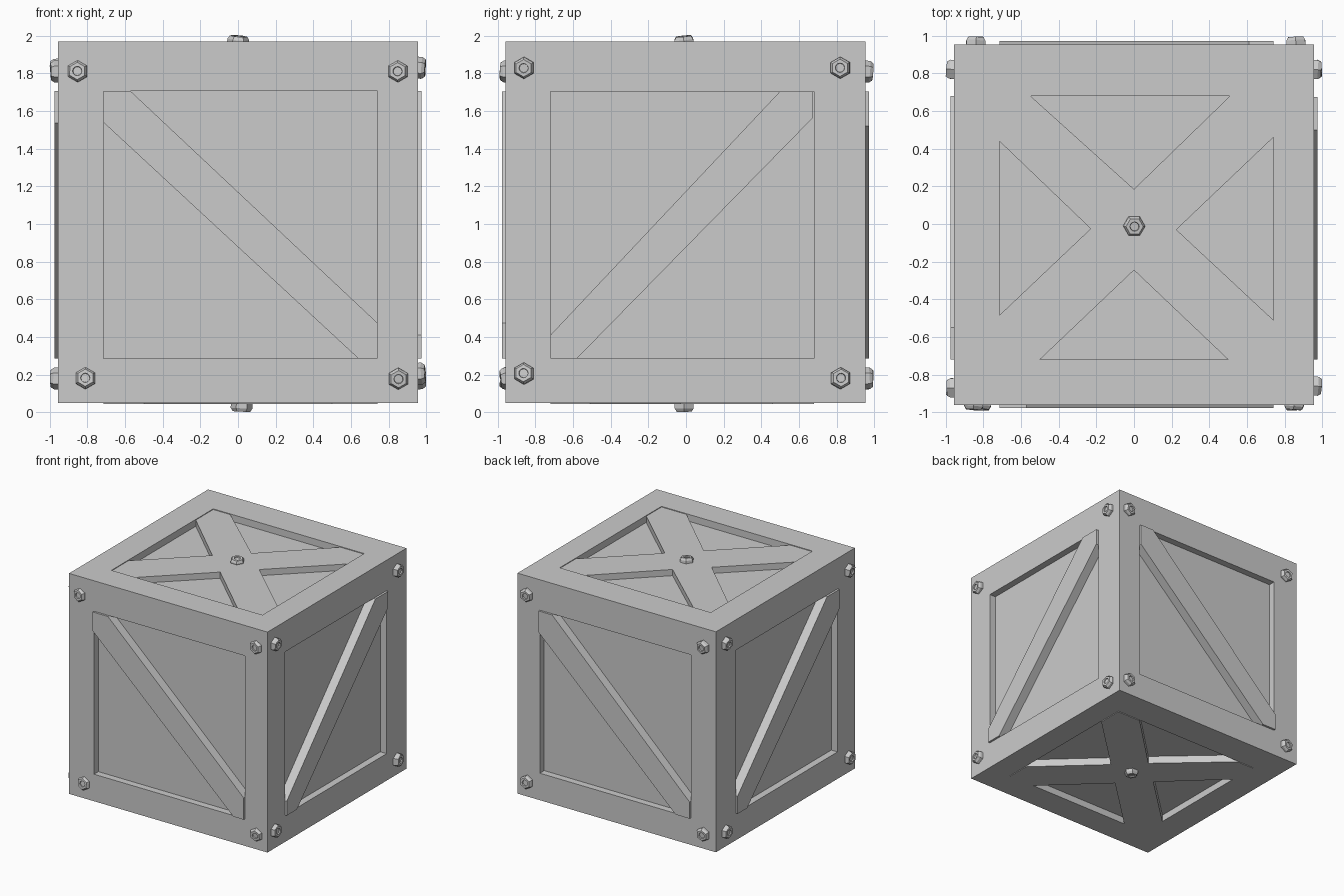
import bpy, bmesh, random
from math import cos, sin, pi
from mathutils import Vector, Matrix, Euler

if "Cube" in bpy.data.objects:
    bpy.data.objects.remove(bpy.data.objects["Cube"])

random.seed(4)
DEPTH = 0.06

# Face frames: origin on the face plane, u (right), v (up), outward normal
FACES = {
    "front":  ((0, -0.96, 0), (1, 0, 0), (0, 0, 1)),
    "right":  ((0.956, 0, 0), (0, 1, 0), (0, 0, 1)),
    "back":   ((0, 0.954, 0), (-1, 0, 0), (0, 0, 1)),
    "left":   ((-0.956, 0, 0), (0, -1, 0), (0, 0, 1)),
    "top":    ((0, 0, 1.97), (1, 0, 0), (0, 1, 0)),
    "bottom": ((0, 0, 0.05), (1, 0, 0), (0, -1, 0)),
}


def frame(face):
    o, u, v = (Vector(a) for a in FACES[face])
    m = Matrix((u, v, u.cross(v))).transposed().to_4x4()
    m.translation = o
    return m


def extent(m, lo, hi):
    """Bounds of a world box in the (u, v) of a face."""
    inv = m.inverted()
    a, b = inv @ Vector(lo), inv @ Vector(hi)
    return [(min(a[i], b[i]), max(a[i], b[i])) for i in (0, 1)]


def finish(bm, name):
    bmesh.ops.remove_doubles(bm, verts=bm.verts, dist=1e-5)
    bmesh.ops.recalc_face_normals(bm, faces=bm.faces)
    me = bpy.data.meshes.new(name)
    bm.to_mesh(me)
    bm.free()
    ob = bpy.data.objects.new(name, me)
    bpy.context.collection.objects.link(ob)
    return ob


def skin(bm, rings):
    """Join consecutive closed rings of points with quads."""
    vs = [[bm.verts.new(p) for p in r] for r in rings]
    for a, b in zip(vs, vs[1:]):
        for i in range(len(a)):
            j = (i + 1) % len(a)
            bm.faces.new((a[i], a[j], b[j], b[i]))
    return vs


def prism(name, face, poly, h0, h1):
    m = frame(face)
    bm = bmesh.new()
    a, b = skin(bm, [[m @ Vector((u, v, h)) for u, v in poly] for h in (h0, h1)])
    bm.faces.new(a)
    bm.faces.new(b)
    return finish(bm, name)


# Crate body: a box with a recessed panel on every face
bm = bmesh.new()
for face in FACES:
    m = frame(face)

    def rect(lo, hi, h):
        (u0, u1), (v0, v1) = extent(m, lo, hi)
        return [m @ Vector((u, v, h)) for u, v in ((u0, v0), (u1, v0), (u1, v1), (u0, v1))]
    hole = ((-0.715, -0.72, 0.285), (0.74, 0.68, 1.705))
    rings = skin(bm, [rect((-0.956, -0.96, 0.05), (0.956, 0.954, 1.97), 0),
                      rect(*hole, 0), rect(*hole, -DEPTH)])
    bm.faces.new(rings[-1])
finish(bm, "crate_body")

# Diagonal side planks: recess ends, then where the plank edges meet the recess
# (start u, end u, upper edge u, end height, lower edge u, start height)
B, T = 0.285, 1.705
planks = {
    "front": (-0.715, 0.74, -0.57, 0.475, 0.64, 1.54),
    "back":  (-0.74, 0.715, -0.61, 0.43, 0.58, 1.52),
    "right": (0.675, -0.72, 0.5, 0.41, -0.58, 1.565),
    "left":  (0.72, -0.68, 0.55, 0.44, -0.55, 1.535),
}
for face, (u0, u1, ut, ve, ub, vs) in planks.items():
    prism(face + "_plank", face,
          [(u0, T), (ut, T), (u1, ve), (u1, B), (ub, B), (u0, vs)], -DEPTH, 0.018)

# Crossed planks on top and bottom
cross = [(-.715, -.72), (-.5, -.72), (0, -.245), (.5, -.72), (.74, -.72), (.74, -.51),
         (.225, -.03), (.74, .46), (.74, .68), (.51, .68), (0, .185), (-.55, .68),
         (-.715, .68), (-.715, .44), (-.23, -.025), (-.715, -.485)]
prism("top_cross", "top", cross, -DEPTH, -0.006)
prism("bottom_cross", "bottom", [(x, -y) for x, y in cross], -DEPTH, 0.006)


# Hex bolts with a small round socket, each slightly tilted
def bolt(name, face, u, v, sink, turn):
    def ring(r, h, hexa):
        return [Vector((r * k * cos(a), r * k * sin(a), h)) for i in range(12)
                for a in [i * pi / 6 + turn]
                for k in [cos(pi / 6) if hexa and i % 2 else 1]]
    bm = bmesh.new()
    rings = skin(bm, [ring(0.058, -0.02, True), ring(0.058, 0.02, True),
                      ring(0.046, 0.038, True), ring(0.025, 0.038, False),
                      ring(0.023, 0.028, False)])
    bm.faces.new(rings[0])
    bm.faces.new(rings[-1])
    tilt = Euler((random.uniform(-.12, .12), random.uniform(-.12, .12), 0)).to_matrix().to_4x4()
    bm.transform(frame(face) @ Matrix.Translation((u, v, -sink)) @ tilt)
    finish(bm, name)


bolts = {
    "front": [(-.85, 1.81), (.85, 1.81), (-.81, .18), (.85, .18)],
    "right": [(-.86, 1.83), (.82, 1.83), (-.86, .205), (.82, .18)],
    "back":  [(-.86, 1.81), (.84, 1.81), (-.86, .18), (.84, .18)],
    "left":  [(-.82, 1.82), (.87, 1.81), (-.82, .18), (.87, .18)],
    "top":   [(0, -.01)],
    "bottom": [(.02, .01)],
}
sinks = {"front": 0.012, "top": 0.01, "bottom": -0.008}
for face, spots in bolts.items():
    for n, (u, v) in enumerate(spots):
        bolt(f"{face}_bolt_{n + 1}", face, u, v, sinks.get(face, 0),
             0 if face in ("top", "bottom") else pi / 2)
